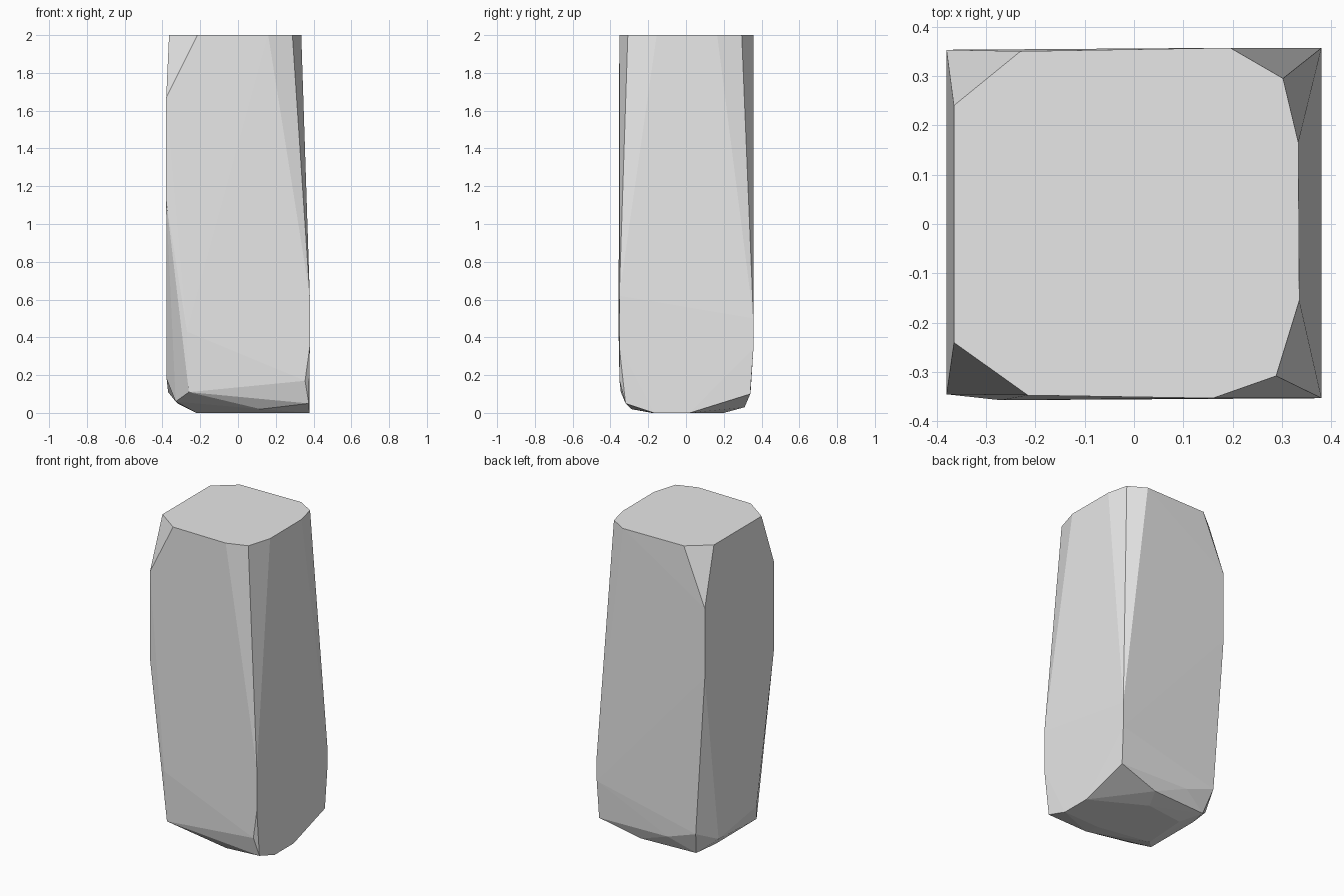
import bpy
import bmesh
import math

if "Cube" in bpy.data.objects:
    bpy.data.objects.remove(bpy.data.objects["Cube"])

# Worn stone block: a tall, flat-topped post with chipped corners.
# Each ring lists (x, y) or (x, y, z) corners; the skin is their convex hull.

# Flat top outline
TOP_Z = 2.0
top_ring = [(-0.365, 0.24), (-0.23, 0.35), (0.195, 0.357), (0.302, 0.295),
            (0.333, 0.165), (0.335, -0.155), (0.288, -0.308), (0.16, -0.353),
            (-0.215, -0.347), (-0.365, -0.24)]

# Upper and lower ends of the four upright corner edges
corner_edges = [(-0.38, -0.345, 1.67, 1.12), (-0.38, 0.353, 1.64, 1.20),
                (0.38, -0.353, 0.62, 0.35), (0.38, 0.357, 0.50, 0.34)]

# Worn lower rim
rim = [(-0.27, -0.357, 0.43), (-0.26, -0.345, 0.11), (0.355, -0.352, 0.17),
       (0.375, -0.32, 0.05), (0.12, -0.29, 0.02), (0.375, 0.34, 0.10),
       (0.10, 0.31, 0.03), (-0.11, 0.342, 0.11), (-0.31, 0.345, 0.18),
       (-0.275, 0.29, 0.03), (-0.37, 0.20, 0.11), (-0.32, 0.15, 0.05),
       (-0.378, -0.17, 0.18), (-0.33, -0.24, 0.06)]

# Flat foot
foot_ring = [(0.378, -0.17), (0.378, 0.02), (0.05, 0.20), (-0.20, 0.17),
             (-0.22, -0.12), (0.12, -0.18)]

points = [(x, y, TOP_Z) for x, y in top_ring]
points += [(x, y, z) for x, y, hi, lo in corner_edges for z in (hi, lo)]
points += rim
points += [(x, y, 0.0) for x, y in foot_ring]

bm = bmesh.new()
for p in points:
    bm.verts.new(p)
hull = bmesh.ops.convex_hull(bm, input=bm.verts[:])
loose = {g for g in hull["geom_interior"] + hull["geom_unused"]
         if isinstance(g, bmesh.types.BMVert)}
bmesh.ops.delete(bm, geom=list(loose), context='VERTS')
# Merge the triangles of the flat facets
bmesh.ops.dissolve_limit(bm, angle_limit=math.radians(0.5),
                         verts=bm.verts[:], edges=bm.edges[:])
bmesh.ops.recalc_face_normals(bm, faces=bm.faces[:])

mesh = bpy.data.meshes.new("stone_block")
bm.to_mesh(mesh)
bm.free()

# Plain stone colour
stone = bpy.data.materials.new("light_grey_stone")
stone.diffuse_color = (0.8, 0.8, 0.8, 1.0)
stone.use_nodes = True
stone.node_tree.nodes["Principled BSDF"].inputs["Base Color"].default_value = stone.diffuse_color
mesh.materials.append(stone)

block = bpy.data.objects.new("stone_block", mesh)
bpy.context.collection.objects.link(block)
